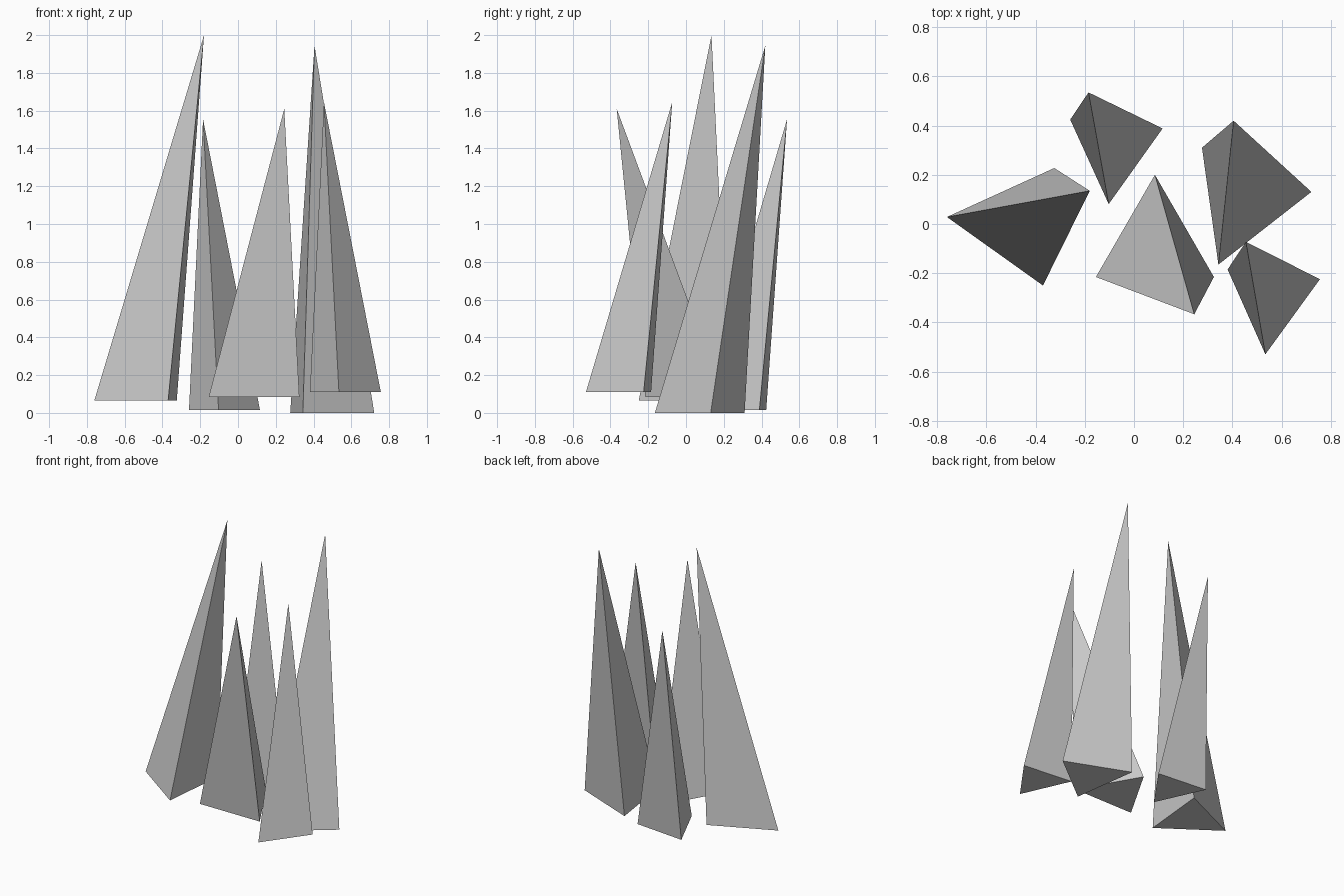
import bpy
import bmesh
from math import cos, sin, radians

cube = bpy.data.objects.get("Cube")
if cube:
    bpy.data.objects.remove(cube, do_unlink=True)

# Single stone grey
grey = bpy.data.materials.new("stone grey")
grey.use_nodes = True
colour = (0.6, 0.6, 0.6, 1)
grey.diffuse_color = colour
grey.node_tree.nodes["Principled BSDF"].inputs["Base Color"].default_value = colour


def spike(name, centre, radius, angle, apex):
    """Leaning three-sided spike with a level, equilateral base."""
    x, y, z = centre
    bm = bmesh.new()
    base = []
    for i in range(3):
        a = radians(angle + 120 * i)
        base.append(bm.verts.new((x + radius * cos(a), y + radius * sin(a), z)))
    tip = bm.verts.new(apex)
    bm.faces.new(reversed(base))
    for i in range(3):
        bm.faces.new((base[i], base[(i + 1) % 3], tip))
    bmesh.ops.recalc_face_normals(bm, faces=bm.faces)
    mesh = bpy.data.meshes.new(name)
    bm.to_mesh(mesh)
    bm.free()
    mesh.materials.append(grey)
    bpy.context.collection.objects.link(bpy.data.objects.new(name, mesh))


WIDE, NARROW = 0.277, 0.218

# Cluster of five spikes
spike("left_spike", (-0.485, 0.002, 0.065), WIDE, 174.5, (-0.18, 0.135, 2.0))
spike("back_spike", (-0.082, 0.298, 0.015), NARROW, 24.5, (-0.185, 0.535, 1.555))
spike("centre_spike", (0.085, -0.077, 0.085), WIDE, 90, (0.245, -0.367, 1.61))
spike("right_back_spike", (0.447, 0.092, 0.0), WIDE, 8, (0.405, 0.42, 1.945))
spike("right_front_spike", (0.557, -0.313, 0.11), NARROW, 24, (0.455, -0.073, 1.645))
